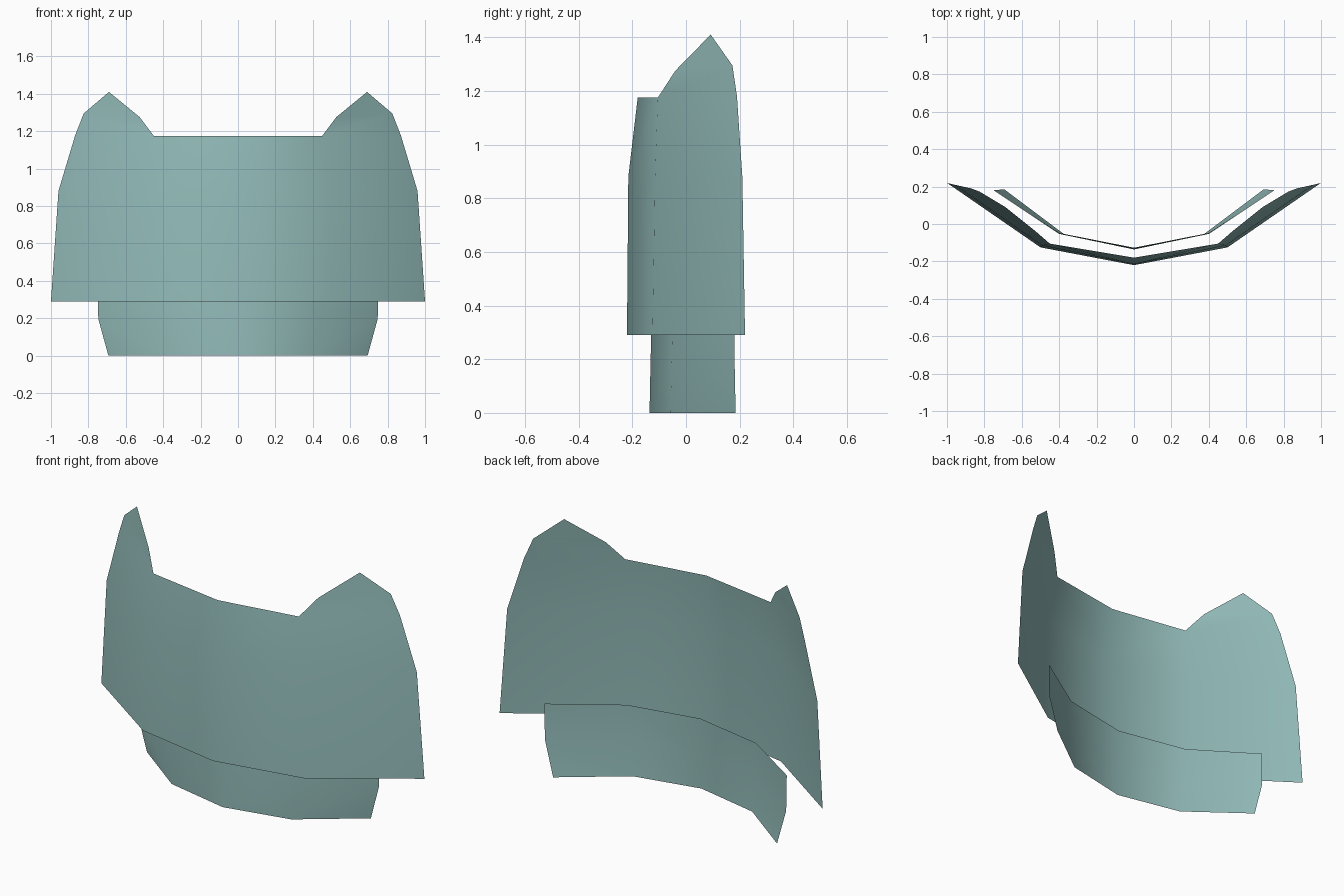
import bpy
import bmesh

cube = bpy.data.objects.get("Cube")
if cube:
    bpy.data.objects.remove(cube)

# Single muted teal material
teal = bpy.data.materials.new("muted_teal")
teal.use_nodes = True
colour = (0.29, 0.50, 0.485, 1)
teal.diffuse_color = colour
teal.node_tree.nodes["Principled BSDF"].inputs["Base Color"].default_value = colour


def curved_sheet(name, rows, cap=()):
    """Skin rows of points (centre to left edge), add a cap, mirror across x."""
    bm = bmesh.new()
    grid = [[bm.verts.new(p) for p in row] for row in rows]
    for low, high in zip(grid, grid[1:]):
        for i in range(len(low) - 1):
            bm.faces.new((low[i], low[i + 1], high[i + 1], high[i]))
    if cap:
        # Raised ear above the outer panel: a quad topped by a triangle
        inner, peak, outer = [bm.verts.new(p) for p in cap]
        bm.faces.new((grid[-1][1], grid[-1][2], outer, inner))
        bm.faces.new((inner, outer, peak))
    for face in bm.faces:
        face.smooth = True
    mesh = bpy.data.meshes.new(name)
    bm.to_mesh(mesh)
    bm.free()
    mesh.materials.append(teal)
    obj = bpy.data.objects.new(name, mesh)
    bpy.context.collection.objects.link(obj)
    mirror = obj.modifiers.new("mirror", 'MIRROR')
    mirror.use_clip = True
    mirror.merge_threshold = 0.001
    return obj


# Large front plate with two pointed ears
curved_sheet(
    "upper_plate",
    [
        [(0, -0.22, 0.29), (0.5, -0.125, 0.29), (1, 0.22, 0.29)],
        [(0, -0.215, 0.88), (0.49, -0.115, 0.88), (0.96, 0.21, 0.88)],
        [(0, -0.18, 1.175), (0.45, -0.105, 1.175), (0.87, 0.19, 1.18)],
    ],
    cap=[(0.525, -0.04, 1.275), (0.69, 0.092, 1.41), (0.825, 0.173, 1.295)],
)

# Smaller plate tucked behind the lower edge
curved_sheet(
    "lower_plate",
    [
        [(0, -0.136, 0), (0.37, -0.057, 0), (0.693, 0.185, 0)],
        [(0, -0.132, 0.197), (0.4, -0.053, 0.197), (0.747, 0.181, 0.197)],
        [(0, -0.127, 0.395), (0.4, -0.048, 0.395), (0.75, 0.18, 0.395)],
    ],
)
